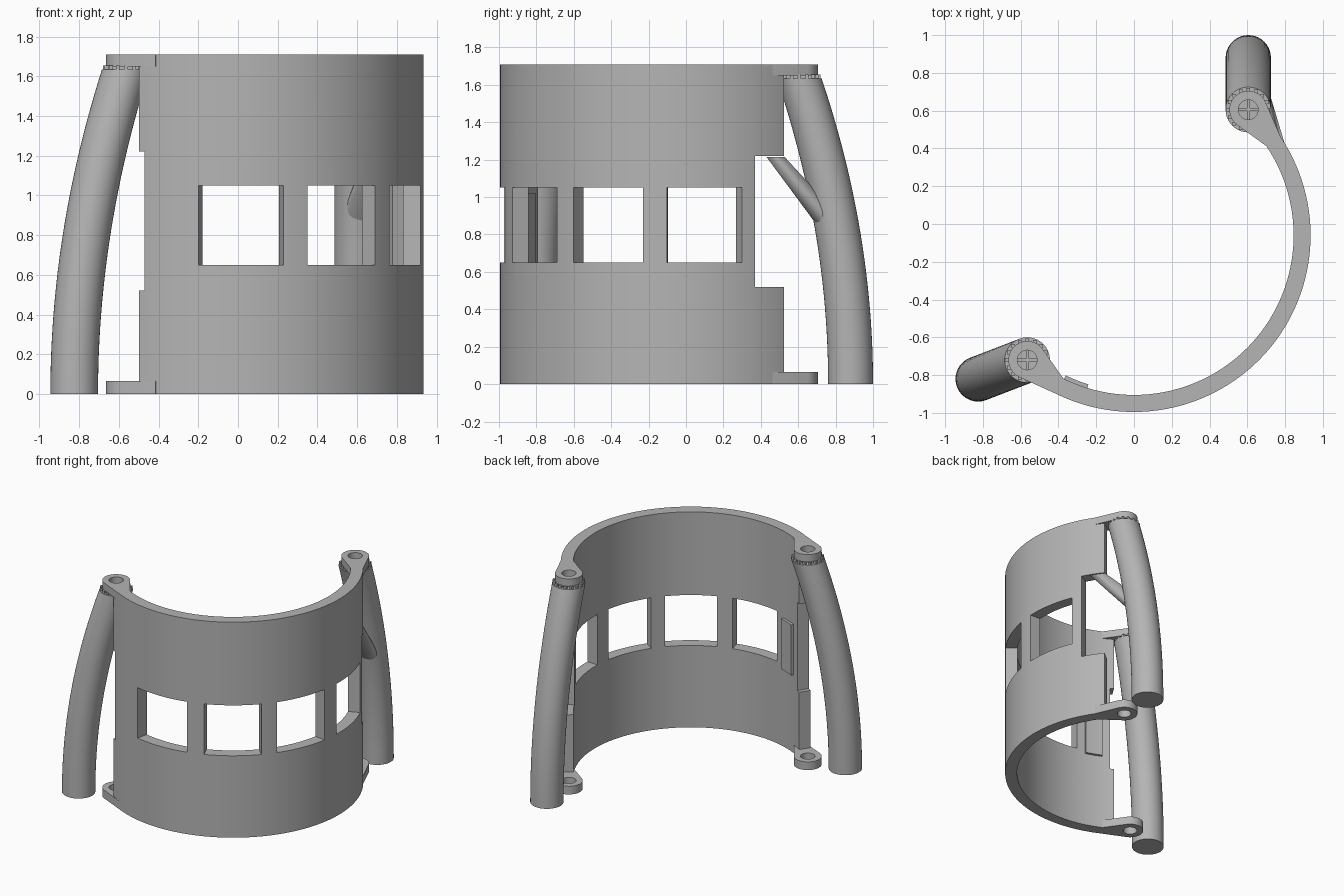
import bpy
import bmesh
from math import radians, cos, sin, pi

cube = bpy.data.objects.get("Cube")
if cube:
    bpy.data.objects.remove(cube)

CY, R_IN, R_OUT, TOP = -0.06, 0.845, 0.935, 1.71

grey = bpy.data.materials.new("plain_grey")
grey.use_nodes = True
grey.diffuse_color = (0.46, 0.46, 0.46, 1)
grey.node_tree.nodes["Principled BSDF"].inputs["Base Color"].default_value = (0.46, 0.46, 0.46, 1)


def finish(bm, name):
    bmesh.ops.recalc_face_normals(bm, faces=bm.faces[:])
    mesh = bpy.data.meshes.new(name)
    bm.to_mesh(mesh)
    bm.free()
    mesh.materials.append(grey)
    ob = bpy.data.objects.new(name, mesh)
    bpy.context.collection.objects.link(ob)
    return ob


def activate(ob):
    bpy.ops.object.select_all(action='DESELECT')
    ob.select_set(True)
    bpy.context.view_layer.objects.active = ob


def smooth(ob):
    activate(ob)
    bpy.ops.object.shade_smooth_by_angle(angle=radians(30))


def polar(r, deg):
    return r * cos(radians(deg)), CY + r * sin(radians(deg))


def loft(rings, name):
    bm = bmesh.new()
    loops = [[bm.verts.new(p) for p in ring] for ring in rings]
    for a, b in zip(loops, loops[1:]):
        for i in range(len(a)):
            j = (i + 1) % len(a)
            bm.faces.new((a[i], a[j], b[j], b[i]))
    bm.faces.new(loops[0])
    bm.faces.new(loops[-1])
    return finish(bm, name)


def sector(name, a0, a1, r0, r1, z0, z1):
    """Curved block of the cylinder wall."""
    n = max(2, round((a1 - a0) / 2.5))
    rings = []
    for i in range(n + 1):
        a = a0 + (a1 - a0) * i / n
        rings.append([(*polar(r, a), z) for r, z in
                      ((r0, z0), (r1, z0), (r1, z1), (r0, z1))])
    return loft(rings, name)


def hull(points, name):
    bm = bmesh.new()
    for p in points:
        bm.verts.new(p)
    res = bmesh.ops.convex_hull(bm, input=bm.verts[:])
    extra = {g for g in res["geom_interior"] + res["geom_unused"]
             if isinstance(g, bmesh.types.BMVert)}
    bmesh.ops.delete(bm, geom=list(extra), context='VERTS')
    bmesh.ops.dissolve_limit(bm, angle_limit=0.01, verts=bm.verts[:], edges=bm.edges[:])
    return finish(bm, name)


def circle(x, y, z, r, n=40):
    return [(x + r * cos(2 * pi * i / n), y + r * sin(2 * pi * i / n), z) for i in range(n)]


def cut(ob, cutter):
    cutter.hide_render = True
    mod = ob.modifiers.new("cut", 'BOOLEAN')
    mod.operation = 'DIFFERENCE'
    mod.solver = 'EXACT'
    mod.object = cutter
    activate(ob)
    bpy.ops.object.modifier_apply(modifier=mod.name)
    bpy.data.objects.remove(cutter)


# Curved wall with four windows and a notch at each end
wall = sector("curved_wall", -122.3, 38.7, R_IN, R_OUT, 0, TOP)
for start, end in ((-102.3, -75.8), (-68, -42.4), (-35.3, -10.5), (-2.5, 22.7)):
    cut(wall, sector("window_cutter", start, end, 0.7, 1.1, 0.65, 1.05))
cut(wall, sector("notch_cutter", 27.4, 45, 0.7, 1.1, 0.52, 1.22))
cut(wall, sector("notch_cutter", -130, -120.2, 0.7, 1.1, 0.52, 1.22))
smooth(wall)

# Raised strip inside the wall
smooth(sector("inner_strip", -116, -107, R_IN - 0.02, R_IN + 0.01, 0.62, 1.02))

# Hinge lugs, curved posts and the small contact teeth between them
ends = (("left", 0.605, 0.605, 34, 0.0, 0.275),
        ("right", -0.565, -0.72, -116.3, -0.26, -0.1))
for side, x, y, angle, dx, dy in ends:
    for level, z0, z1 in (("lower", 0, 0.065), ("upper", 1.65, TOP)):
        pts = []
        for z in (z0, z1):
            pts += circle(x, y, z, 0.1)
            pts += [(*polar(r, angle), z) for r in (R_IN, R_OUT)]
        lug = hull(pts, f"{side}_{level}_lug")
        cut(lug, loft([circle(x, y, z, 0.052) for z in (z0 - 0.1, z1 + 0.1)], "hole_cutter"))
        smooth(lug)

    rings = []
    for i in range(25):
        t = i / 24
        bow = 1 - t * t
        rings.append(circle(x + dx * bow, y + dy * bow, 1.635 * t, 0.12))
    smooth(loft(rings, f"{side}_post"))

    bm = bmesh.new()
    for i in range(16):
        a = 2 * pi * i / 16
        res = bmesh.ops.create_cube(bm, size=1)
        bmesh.ops.scale(bm, vec=(0.02, 0.02, 0.03), verts=res["verts"])
        bmesh.ops.translate(bm, verts=res["verts"],
                            vec=(x + 0.105 * cos(a), y + 0.105 * sin(a), 1.64))
    for sx, sy in ((0.2, 0.016), (0.016, 0.2)):
        res = bmesh.ops.create_cube(bm, size=1)
        bmesh.ops.scale(bm, vec=(sx, sy, 0.02), verts=res["verts"])
        bmesh.ops.translate(bm, verts=res["verts"], vec=(x, y, 1.64))
    finish(bm, f"{side}_post_teeth")

# Branch from the left post up to the notch edge
root = [(0.615 + 0.09 * cos(a), 0.735 + 0.035 * sin(a), 0.9 + 0.05 * sin(a))
        for a in (2 * pi * i / 24 for i in range(24))]
tip = [(*polar(r, a), 1.215) for r, a in
       ((R_IN, 35.5), (R_IN, 40), (R_OUT, 31.6), (R_OUT, 38.9))]
smooth(hull(root + tip, "left_post_branch"))
